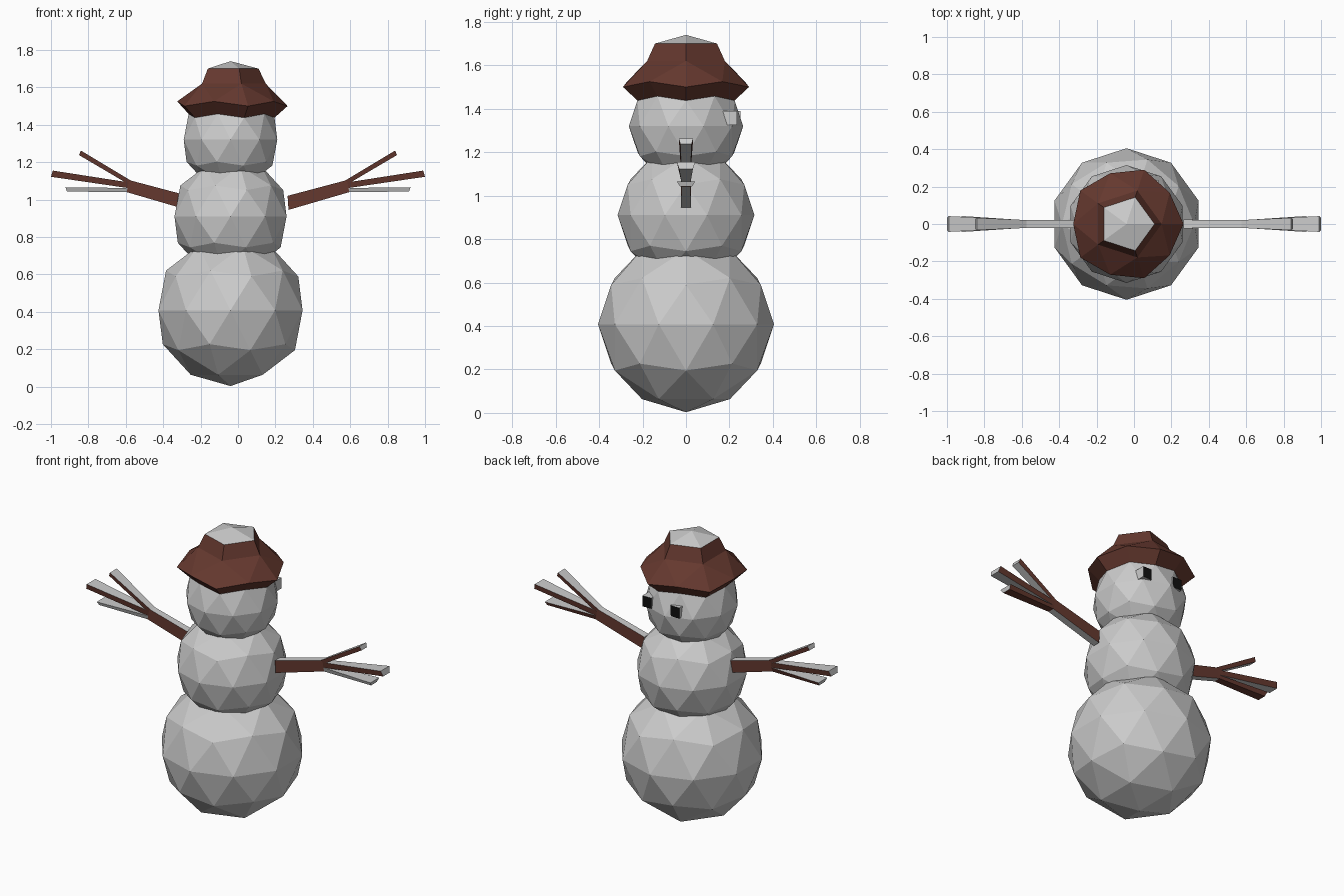
import bpy, bmesh, math
from mathutils import Vector

if "Cube" in bpy.data.objects:
    bpy.data.objects.remove(bpy.data.objects["Cube"])

CX = -0.04  # body axis


def material(name, rgb):
    m = bpy.data.materials.new(name)
    m.diffuse_color = (*rgb, 1)
    m.use_nodes = True
    m.node_tree.nodes["Principled BSDF"].inputs["Base Color"].default_value = m.diffuse_color
    return m


GREY = material("snow_grey", (0.8, 0.8, 0.8))
BROWN = material("brown", (0.13, 0.04, 0.028))
BLACK = material("black", (0.005, 0.005, 0.005))


def finish(bm, name, colour=None, other=None):
    """Make an object; faces where other(face) is true get the colour."""
    bmesh.ops.recalc_face_normals(bm, faces=bm.faces[:])
    bm.normal_update()
    if colour:
        for f in bm.faces:
            f.material_index = 1 if other(f) else 0
    me = bpy.data.meshes.new(name)
    bm.to_mesh(me)
    bm.free()
    if colour:
        me.materials.append(GREY)
        me.materials.append(colour)
    ob = bpy.data.objects.new(name, me)
    bpy.context.collection.objects.link(ob)
    return ob


def loft(bm, a, b):
    """Closed box between two four-point sections."""
    va, vb = [[bm.verts.new(p) for p in s] for s in (a, b)]
    for i in range(4):
        j = (i + 1) % 4
        bm.faces.new((va[i], va[j], vb[j], vb[i]))
    bm.faces.new(va[::-1])
    bm.faces.new(vb)


# snowballs; the head is open where the hat grows out of it
for name, r, z in (("lower_ball", 0.405, 0.408), ("middle_ball", 0.315, 0.91), ("head", 0.263, 1.32)):
    bm = bmesh.new()
    bmesh.ops.create_icosphere(bm, subdivisions=2, radius=r)
    if name == "head":
        top = [v for v in bm.verts if v.co.z > 0.7 * r]
        bmesh.ops.delete(bm, geom=top, context='VERTS')
    bmesh.ops.translate(bm, verts=bm.verts[:], vec=(CX, 0, z))
    finish(bm, name)

# hat: zigzag brim rings of ten, pentagonal crown, pointed grey cap
bm = bmesh.new()


def ring(n, points):
    out = []
    for i in range(n):
        r, z = points[i % len(points)]
        a = 2 * math.pi * i / n
        out.append(bm.verts.new((CX + r * math.cos(a), r * math.sin(a), z)))
    return out


inner = ring(10, [(0.235, 1.438), (0.224, 1.458)])
brim = ring(10, [(0.305, 1.50), (0.285, 1.525)])
crown = ring(5, [(0.188, 1.62)])
lid = ring(5, [(0.15, 1.70)])
apex = bm.verts.new((CX, 0, 1.74))
for i in range(10):
    j = (i + 1) % 10
    bm.faces.new((inner[i], inner[j], brim[j], brim[i]))
for i in range(5):
    j = (i + 1) % 5
    o, m, p = brim[2 * i], brim[2 * i + 1], brim[(2 * i + 2) % 10]
    bm.faces.new((o, m, crown[i]))
    bm.faces.new((m, crown[j], crown[i]))
    bm.faces.new((m, p, crown[j]))
    bm.faces.new((crown[i], crown[j], lid[j], lid[i]))
    bm.faces.new((lid[i], lid[j], apex))
finish(bm, "hat", BROWN, lambda f: apex not in f.verts)


# arms and twigs: each section is (x_top, z_top, y_top, x_bottom, z_bottom, y_bottom)
def section(s, side):
    xt, zt, yt, xb, zb, yb = s
    return [Vector((side * x, y, z)) for x, y, z in
            ((xt, -yt, zt), (xt, yt, zt), (xb, yb, zb), (xb, -yb, zb))]


PARTS = {
    "arm": ((0.265, 1.02, 0.023, 0.27, 0.945, 0.023), (0.585, 1.105, 0.021, 0.595, 1.04, 0.021)),
    "upper_twig": ((0.575, 1.103, 0.021, 0.59, 1.085, 0.021), (0.84, 1.262, 0.033, 0.85, 1.238, 0.026)),
    "middle_twig": ((0.585, 1.092, 0.021, 0.59, 1.062, 0.021), (0.99, 1.155, 0.042, 1.0, 1.122, 0.032)),
    "lower_twig": ((0.59, 1.062, 0.021, 0.595, 1.04, 0.021), (0.922, 1.066, 0.043, 0.915, 1.043, 0.027)),
}
for side, label in ((-1, "left"), (1, "right")):
    for part, (a, b) in PARTS.items():
        bm = bmesh.new()
        loft(bm, section(a, side), section(b, side))
        if part == "lower_twig":
            brown = lambda f: f.normal.y > 0.5 or f.normal.z < -0.6
        else:
            brown = lambda f: abs(f.normal.y) > 0.5
        finish(bm, f"{label}_{part}", BROWN, brown)

# eyes: small blocks with a black outer face, on the back side
for side, y in ((-1, 0.25), (1, 0.234)):
    bm = bmesh.new()
    bmesh.ops.create_cube(bm, size=1)
    for v in bm.verts:
        v.co = (side * 0.10 + v.co.x * 0.06, y - 0.035 + v.co.y * 0.07, 1.357 + v.co.z * 0.065)
    finish(bm, "left_eye" if side < 0 else "right_eye", BLACK, lambda f: f.normal.y > 0.5)
